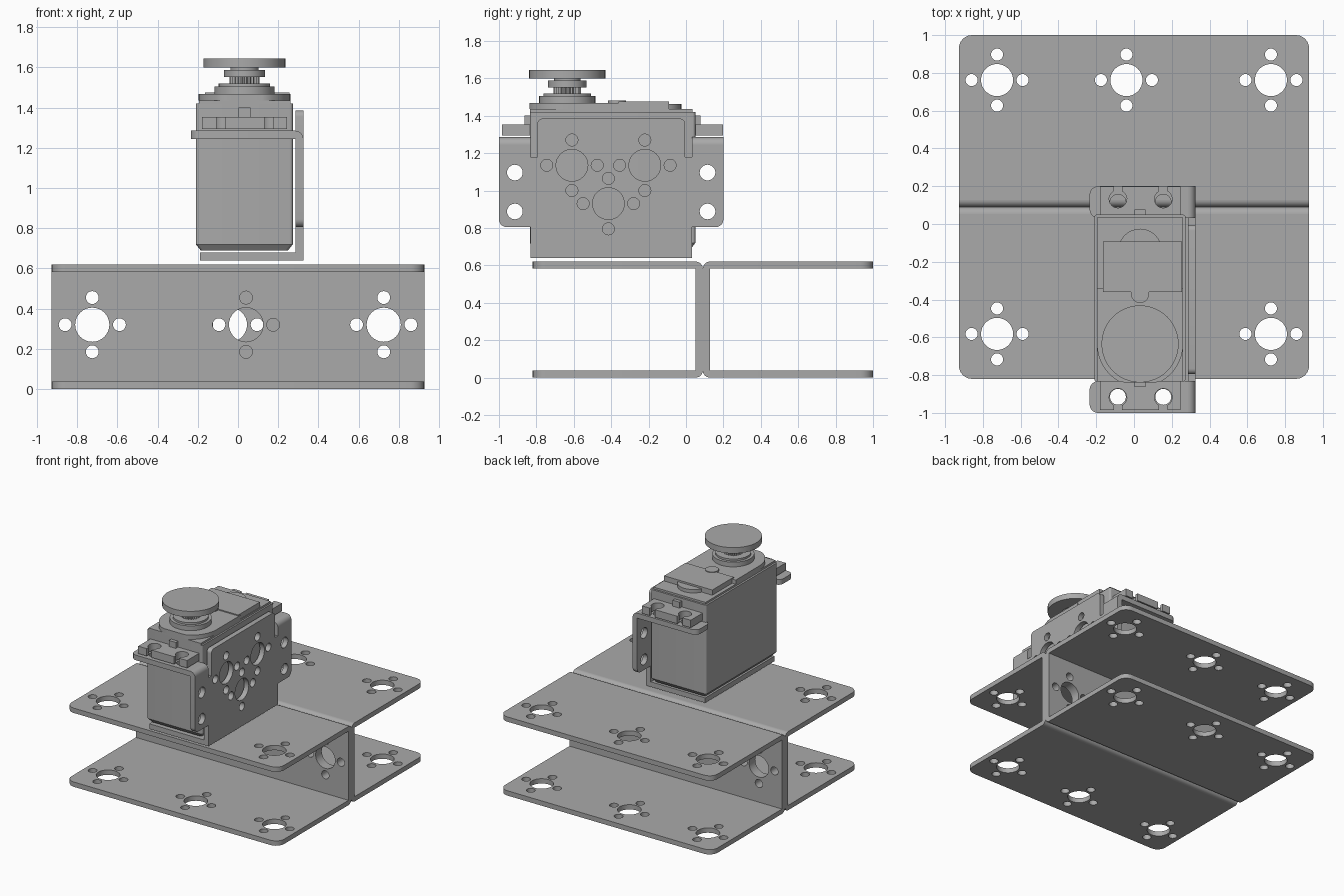
import bpy, bmesh, math
from math import sin, cos, pi

old = bpy.data.objects.get("Cube")
if old:
    bpy.data.objects.remove(old, do_unlink=True)

grey = bpy.data.materials.new("plain grey")
grey.use_nodes = True
colour = (0.4, 0.4, 0.4, 1)
grey.diffuse_color = colour
grey.node_tree.nodes["Principled BSDF"].inputs["Base Color"].default_value = colour

parts = []
AXES = {
    "x": lambda u, v, d: (d, u, v),
    "y": lambda u, v, d: (u, d, v),
    "z": lambda u, v, d: (u, v, d),
}


def circle(u, v, r, n=32):
    return [(u + r * cos(2 * pi * i / n), v + r * sin(2 * pi * i / n)) for i in range(n)]


def rect(u0, u1, v0, v1):
    return [(u0, v0), (u1, v0), (u1, v1), (u0, v1)]


def rounded(points):
    """Right-angled outline of (u, v, radius) corners."""
    out = []
    for i, (u, v, r) in enumerate(points):
        if not r:
            out.append((u, v))
            continue
        ends = []
        for q in (points[i - 1], points[(i + 1) % len(points)]):
            length = math.hypot(q[0] - u, q[1] - v)
            ends.append(((q[0] - u) * r / length, (q[1] - v) * r / length))
        a, b = ends
        for k in range(7):
            t = k * pi / 12
            s, c = 1 - sin(t), 1 - cos(t)
            out.append((u + a[0] * s + b[0] * c, v + a[1] * s + b[1] * c))
    return out


def cross(u, v):
    """One large hole with four small ones around it."""
    off = 0.135
    small = [(u + off, v), (u - off, v), (u, v + off), (u, v - off)]
    return [circle(u, v, 0.085)] + [circle(a, b, 0.032, 20) for a, b in small]


def slab(name, axis, low, high, outline, holes=()):
    """Flat outline with holes, extruded along an axis."""
    curve = bpy.data.curves.new(name, "CURVE")
    curve.dimensions = "2D"
    curve.fill_mode = "BOTH"
    curve.extrude = (high - low) / 2
    for loop in [outline, *holes]:
        spline = curve.splines.new("POLY")
        spline.points.add(len(loop) - 1)
        for p, (u, v) in zip(spline.points, loop):
            p.co = (u, v, 0, 1)
        spline.use_cyclic_u = True
    temp = bpy.data.objects.new(name, curve)
    bpy.context.collection.objects.link(temp)
    graph = bpy.context.evaluated_depsgraph_get()
    mesh = bpy.data.meshes.new_from_object(temp.evaluated_get(graph))
    bpy.data.objects.remove(temp, do_unlink=True)
    bpy.data.curves.remove(curve)
    bm = bmesh.new()
    bm.from_mesh(mesh)
    for v in bm.verts:
        v.co = AXES[axis](v.co.x, v.co.y, v.co.z + (low + high) / 2)
    bmesh.ops.remove_doubles(bm, verts=bm.verts, dist=1e-5)
    bmesh.ops.recalc_face_normals(bm, faces=bm.faces)
    bm.to_mesh(mesh)
    bm.free()
    mesh.materials.clear()
    mesh.materials.append(grey)
    obj = bpy.data.objects.new(name, mesh)
    bpy.context.collection.objects.link(obj)
    parts.append(obj)
    return obj


def bend(name, axis, low, high, u, v, du, dv):
    """Quarter-round fold of a sheet."""
    arc = [(u + du * cos(k * pi / 16), v + dv * sin(k * pi / 16)) for k in range(9)]
    return slab(name, axis, low, high, [(u, v)] + arc)


# Two channels back to back
W, T, H, SEAM = 0.927, 0.038, 0.62, 0.09
HOLES_X = (-0.725, 0.04, 0.725)
inner = SEAM - T


def channel(side):
    made = [slab(side + "_channel_web", "y", inner, SEAM, rect(-W, W, T, H - T),
                 [h for x in HOLES_X for h in cross(x, H / 2 + 0.01)])]
    for level, z, fold, sign in (("lower", 0, T, -1), ("upper", H - T, H - T, 1)):
        outline = rounded([(-W, -0.82, 0.07), (W, -0.82, 0.07), (W, inner, 0), (-W, inner, 0)])
        made.append(slab(f"{side}_channel_{level}_flange", "z", z, z + T, outline,
                         [h for x in HOLES_X for h in cross(x, -0.582)]))
        made.append(bend(f"{side}_channel_{level}_bend", "x", -W, W, inner, fold, T, T * sign))
    return made


channel("front")
for obj in channel("back"):
    for v in obj.data.vertices:
        v.co.x, v.co.y = -v.co.x, 2 * SEAM - v.co.y

# Mounting bracket: side plate, foot and two ear flanges
MID = -0.4
half = [(0.432, 0.64, 0), (0.432, 0.805, 0), (0.6, 0.805, 0.04), (0.6, 1.245, 0),
        (0.432, 1.245, 0), (0.432, 1.18, 0), (0.395, 1.18, 0), (0.395, 1.385, 0.03)]
outline = [(MID + u, v, r) for u, v, r in half] + [(MID - u, v, r) for u, v, r in reversed(half)]
holes = cross(-0.61, 1.135) + cross(-0.22, 1.135) + cross(-0.415, 0.93)
holes += [circle(MID + s * 0.515, z, 0.042, 24) for s in (-1, 1) for z in (0.888, 1.096)]
slab("bracket_side_plate", "x", 0.285, 0.325, rounded(outline), holes)
slab("bracket_foot", "z", 0.64, 0.68, rect(-0.19, 0.285, MID - 0.432, MID + 0.432))
SCREWS = (-0.085, 0.155)
for label, s in (("front", -1), ("rear", 1)):
    near, far = MID + s * 0.432, MID + s * 0.6
    slab(f"bracket_{label}_flange", "z", 1.245, 1.285,
         rounded([(-0.235, near, 0.045), (0.285, near, 0), (0.285, far, 0), (-0.235, far, 0.045)]),
         [circle(x, MID + s * 0.515, 0.042, 24) for x in SCREWS])
    bend(f"bracket_{label}_bend", "y", min(near, far), max(near, far), 0.285, 1.245, 0.04, 0.04)

# Motor case with chamfered lower edges
CX, CY = 0.032, -0.393
case = slab("motor_case", "z", 0.69, 1.42, rounded(
    [(-0.21, -0.835, 0.015), (0.273, -0.835, 0.015), (0.273, 0.05, 0.015), (-0.21, 0.05, 0.015)]))
bm = bmesh.new()
bm.from_mesh(case.data)
for v in bm.verts:
    if v.co.z < 0.7:
        v.co.x = CX + (v.co.x - CX) * 0.9
        v.co.y = CY + (v.co.y - CY) * 0.95
rim = [e for e in bm.edges if abs(e.verts[0].co.z - e.verts[1].co.z) > 0.1]
for e in rim:
    low, high = sorted(e.verts, key=lambda v: v.co.z)
    edge, new = bmesh.utils.edge_split(e, low, 0.04)
    new.co = (high.co.x, high.co.y, 0.72)
for f in list(bm.faces):
    ring = [v for v in f.verts if abs(v.co.z - 0.72) < 1e-4]
    if len(ring) == 2:
        bmesh.utils.face_split(f, ring[0], ring[1])
bm.to_mesh(case.data)
bm.free()

# Motor ears with open screw slots
for label, s in (("front", -1), ("rear", 1)):
    near, far, mid = CY + s * 0.44, CY + s * 0.592, CY + s * 0.525
    points = [(0.245, near), (-0.18, near), (-0.18, far)]
    for x in SCREWS:
        points.append((x - 0.022, far))
        for k in range(17):
            a = pi / 2 + 0.5 + k * (2 * pi - 1) / 16
            points.append((x + 0.047 * cos(a), mid + s * 0.047 * sin(a)))
        points.append((x + 0.022, far))
    points.append((0.245, far))
    slab(f"motor_{label}_ear", "z", 1.294, 1.353, points)
    slab(f"motor_{label}_ear_rib", "z", 1.353, 1.4,
         rect(CX - 0.03, CX + 0.03, min(near, near + s * 0.03), max(near, near + s * 0.03)))

# Stepped lid and gear cover
AY = -0.635
slab("motor_lid", "z", 1.42, 1.435, rect(-0.195, 0.26, -0.835, 0.035))
front = [(CX + 0.228 * cos(a), max(-0.838, AY + 0.228 * sin(a)))
         for a in [pi + k * pi / 24 for k in range(25)]]
slab("gear_cover", "z", 1.435, 1.468, front + [(0.26, -0.34), (-0.196, -0.34)])
slab("cover_tail", "z", 1.435, 1.462, circle(CX, -0.14, 0.115))
slab("label_plate", "z", 1.435, 1.476, rect(-0.165, 0.255, -0.36, -0.092))
slab("cover_boss", "z", 1.44, 1.482, circle(CX, -0.37, 0.048))

# Output shaft stack and round horn
for name, low, high, r in (
        ("shaft_base", 1.468, 1.505, 0.15), ("shaft_collar", 1.505, 1.52, 0.128),
        ("horn_hub", 1.552, 1.588, 0.102), ("horn_neck", 1.588, 1.6, 0.07),
        ("horn_disc", 1.599, 1.645, 0.204)):
    slab(name, "z", low, high, circle(CX, AY, r, 48))
teeth = [(CX + r * cos(a), AY + r * sin(a)) for a, r in
         [(k * pi / 24, 0.075 if k % 2 else 0.066) for k in range(48)]]
slab("shaft_spline", "z", 1.52, 1.552, teeth)

# Smooth round walls, keep sharp edges
bpy.ops.object.select_all(action="DESELECT")
for obj in parts:
    obj.select_set(True)
bpy.context.view_layer.objects.active = parts[0]
bpy.ops.object.shade_smooth_by_angle(angle=math.radians(30))
